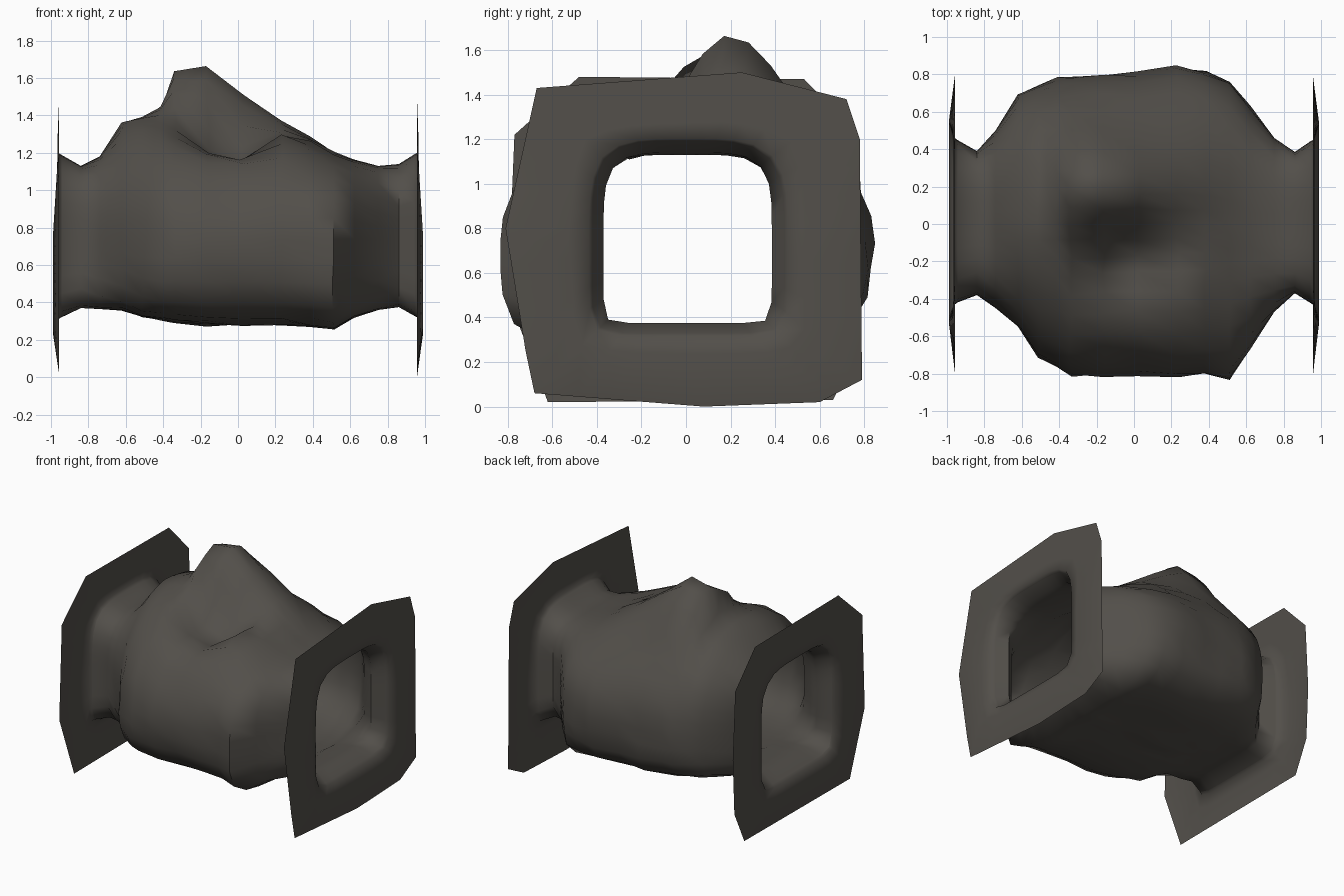
import bpy, bmesh, math, random
from mathutils import Vector

if "Cube" in bpy.data.objects:
    bpy.data.objects.remove(bpy.data.objects["Cube"])

random.seed(4)
N = 40          # points around each ring
CZ = 0.74       # axis height of the tunnel

rock = bpy.data.materials.new("dark grey rock")
rock.diffuse_color = (0.085, 0.078, 0.068, 1)
rock.use_nodes = True
rock.node_tree.nodes["Principled BSDF"].inputs["Base Color"].default_value = rock.diffuse_color

# Tunnel stations: x, y min, y max, z min, z max, lower power, upper power back, front
STATIONS = [
    (-0.945, -0.42, 0.45, 0.32, 1.19, 9, 4, 4),
    (-0.84, -0.38, 0.39, 0.37, 1.13, 14, 4.5, 4.5),
    (-0.74, -0.45, 0.50, 0.365, 1.18, 8, 3.2, 2.8),
    (-0.62, -0.55, 0.69, 0.36, 1.36, 5, 2.3, 1.9),
    (-0.51, -0.71, 0.74, 0.325, 1.39, 4.5, 2.2, 1.8),
    (-0.41, -0.77, 0.78, 0.31, 1.39, 4.2, 2.1, 1.8),
    (-0.34, -0.81, 0.785, 0.30, 1.39, 4, 2.1, 1.8),
    (-0.16, -0.81, 0.80, 0.28, 1.36, 4, 2.1, 1.8),
    (0.02, -0.81, 0.81, 0.285, 1.32, 4, 2.1, 1.9),
    (0.23, -0.81, 0.84, 0.285, 1.30, 4, 2.1, 2.2),
    (0.38, -0.80, 0.81, 0.275, 1.26, 4.2, 2.1, 2.3),
    (0.51, -0.83, 0.76, 0.26, 1.20, 4.5, 2.3, 2.5),
    (0.62, -0.67, 0.63, 0.32, 1.16, 5, 3, 3),
    (0.75, -0.47, 0.46, 0.36, 1.13, 8, 4, 4),
    (0.86, -0.37, 0.385, 0.375, 1.14, 14, 4.5, 4.5),
    (0.94, -0.42, 0.44, 0.33, 1.19, 9, 4, 4),
]
# Peak height added along x: (x, rise)
PEAK = [(-0.5, 0), (-0.41, 0.07), (-0.34, 0.26), (-0.16, 0.31), (0.02, 0.21),
        (0.23, 0.08), (0.38, 0.03), (0.55, 0)]
# Outlines (y, z) of the two end walls
LEFT = [(-0.62, 0.02), (0.66, 0.03), (0.78, 0.28), (0.80, 0.7), (0.77, 1.22),
        (0.53, 1.47), (-0.48, 1.48), (-0.77, 1.22), (-0.80, 0.5)]
RIGHT = [(-0.68, 0.06), (0.08, 0.0), (0.6, 0.02), (0.79, 0.12), (0.78, 1.2),
         (0.72, 1.38), (0.25, 1.5), (-0.67, 1.43), (-0.81, 0.8), (-0.72, 0.25)]


def angle(i):
    # angles gathered slightly toward the corners
    t = 2 * math.pi * i / N
    return t - 0.03 * math.sin(4 * t)


def oval(t, y0, y1, z0, z1, lo, back, front):
    c, s = math.cos(t), math.sin(t)
    a, b = (y1 if c > 0 else -y0), (z1 - CZ if s > 0 else CZ - z0)
    n = lo if s <= 0 else back if c > 0 else front
    r = (abs(c / a) ** n + abs(s / b) ** n) ** (-1 / n)
    return r * c, CZ + r * s


def rise(x):
    for (xa, ha), (xb, hb) in zip(PEAK, PEAK[1:]):
        if xa <= x <= xb:
            return ha + (hb - ha) * (x - xa) / (xb - xa)
    return 0.0


def bump(x, y, cx, cy, rx, ry):
    return math.exp(-((x - cx) / rx) ** 2 - ((y - cy) / ry) ** 2)


def hit(t, poly):
    # where a ray from the axis meets the wall outline
    d = Vector((math.cos(t), math.sin(t)))
    for k, p in enumerate(poly):
        q = poly[(k + 1) % len(poly)]
        p0, e = Vector((p[0], p[1] - CZ)), Vector((q[0] - p[0], q[1] - p[1]))
        den = d.x * e.y - d.y * e.x
        if abs(den) < 1e-9:
            continue
        r = (p0.x * e.y - p0.y * e.x) / den
        u = (p0.x * d.y - p0.y * d.x) / den
        if r > 0 and -1e-6 <= u <= 1 + 1e-6:
            return r * d.x, CZ + r * d.y
    return 0.75 * d.x, CZ + 0.7 * d.y


def wall_angle(i, poly):
    # snap the nearest ring point to each outline corner
    t = angle(i)
    for y, z in poly:
        c = math.atan2(z - CZ, y) % (2 * math.pi)
        if min(range(N), key=lambda k: abs(angle(k) - c)) == i:
            return c
    return t


def build(name, rings):
    bm = bmesh.new()
    vs = [[bm.verts.new(p) for p in ring] for ring in rings]
    for a, b in zip(vs, vs[1:]):
        for i in range(N):
            j = (i + 1) % N
            bm.faces.new((a[i], a[j], b[j], b[i]))
    bmesh.ops.recalc_face_normals(bm, faces=bm.faces)
    me = bpy.data.meshes.new(name)
    bm.to_mesh(me)
    bm.free()
    me.materials.append(rock)
    ob = bpy.data.objects.new(name, me)
    bpy.context.collection.objects.link(ob)
    bpy.ops.object.select_all(action='DESELECT')
    ob.select_set(True)
    bpy.context.view_layer.objects.active = ob
    bpy.ops.object.shade_smooth_by_angle(angle=math.radians(65))


# Swollen cave chamber
rings = []
for x, *sec in STATIONS:
    ring = []
    for i in range(N):
        y, z = oval(angle(i), *sec)
        body = max(0.0, 1 - (x / 0.75) ** 2)
        if z > 0.85:
            # peak toward the back, hollow before it, hump at the front
            k = min(1, (z - 0.85) / 0.2)
            z += k * (rise(x) * 1.05 * bump(0, y, 0, 0.23, 1, 0.27)
                      - 0.22 * bump(x, y, -0.04, -0.2, 0.19, 0.2)
                      + 0.05 * bump(x, y, 0.24, -0.36, 0.15, 0.2))
        j = 0.012 * body
        ring.append((x + random.uniform(-j, j), y + random.uniform(-j, j),
                     z + random.uniform(-j, j)))
    rings.append(ring)
build("cave_chamber", rings)

# Flared end walls with square openings, continuing the chamber's end rings
for name, sx, poly, start in (("left_wall", -1, LEFT, rings[0]),
                              ("right_wall", 1, RIGHT, rings[-1])):
    outer = [hit(wall_angle(i, poly), poly) for i in range(N)]
    edge = [(sx * 0.957, y, z) for y, z in outer]
    mid = []
    for p, (y, z) in zip(start, outer):
        # the wall swells outward beside and below the opening
        my, mz = p[1] + (y - p[1]) * 0.28, p[2] + (z - p[2]) * 0.28
        mid.append((sx * (0.99 - 0.025 * min(1, max(0, (mz - 0.75) / 0.4))), my, mz))
    lip = [(sx * 0.965, p[1] * 0.85 + q[1] * 0.15, p[2] * 0.85 + q[2] * 0.15)
           for p, q in zip(start, mid)]
    build(name, [start, lip, mid, edge])
